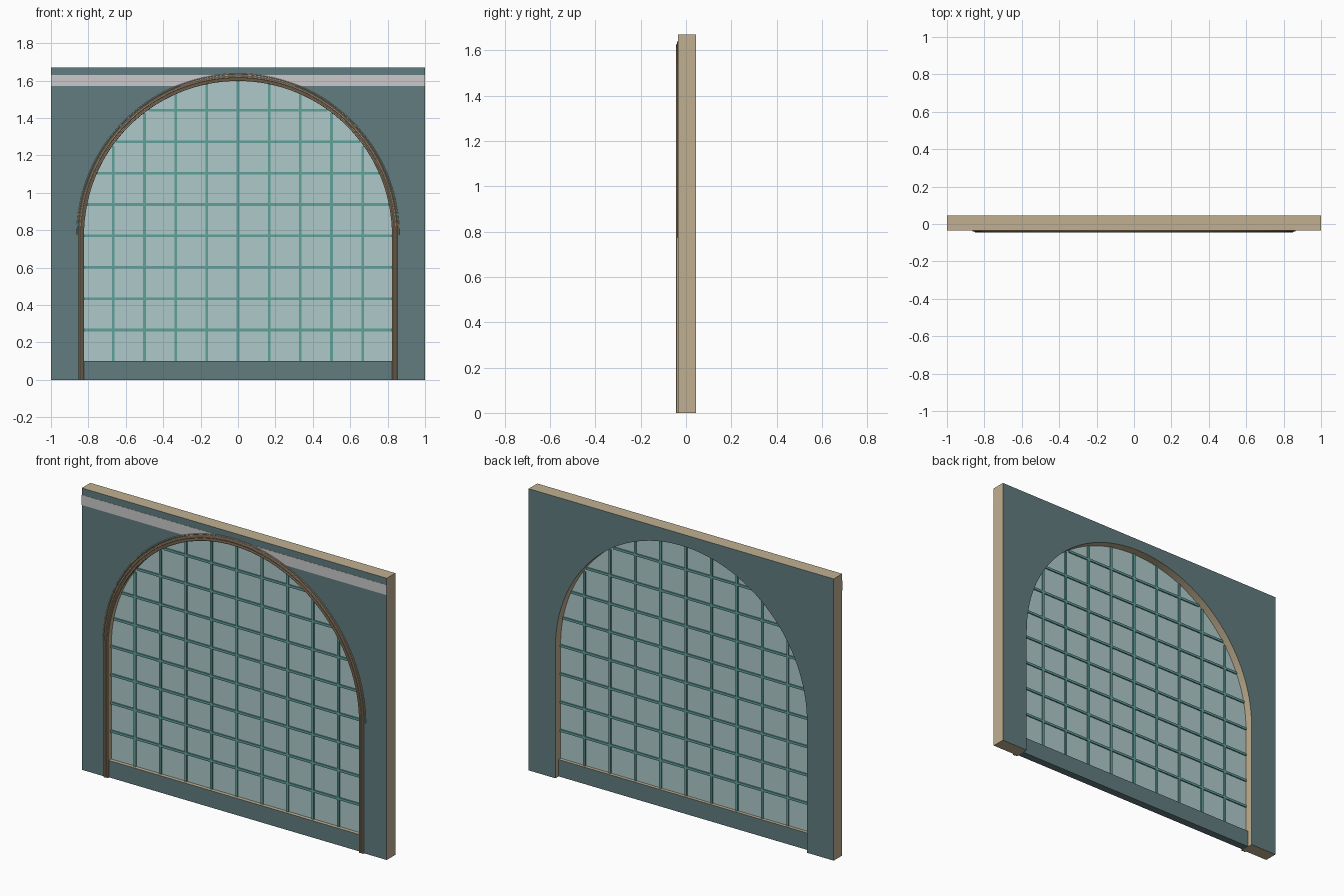
import bpy, bmesh, math

if "Cube" in bpy.data.objects:
    bpy.data.objects.remove(bpy.data.objects["Cube"], do_unlink=True)

HEIGHT, FRONT, BACK = 1.67, -0.035, 0.045
RADIUS, SPRING, SILL = 0.825, 0.775, 0.10
GLASS_Y = -0.006


def material(name, srgb):
    color = [((c / 255 + 0.055) / 1.055) ** 2.4 for c in srgb] + [1]
    mat = bpy.data.materials.new(name)
    mat.use_nodes = True
    mat.diffuse_color = color
    mat.node_tree.nodes["Principled BSDF"].inputs["Base Color"].default_value = color
    return mat


TEAL = material("slate teal paint", (97, 124, 127))
TAN = material("tan edge", (193, 176, 145))
BRONZE = material("bronze trim", (178, 155, 126))
PALE = material("pale stripe", (203, 201, 203))
GLASS = material("pale glass", (175, 201, 201))
BAR = material("green bar", (94, 160, 154))


def finish(name, bm, mats, smooth=False):
    bmesh.ops.recalc_face_normals(bm, faces=bm.faces[:])
    mesh = bpy.data.meshes.new(name)
    bm.to_mesh(mesh)
    bm.free()
    for mat in mats:
        mesh.materials.append(mat)
    obj = bpy.data.objects.new(name, mesh)
    bpy.context.collection.objects.link(obj)
    if smooth:
        bpy.ops.object.select_all(action="DESELECT")
        obj.select_set(True)
        bpy.context.view_layer.objects.active = obj
        bpy.ops.object.shade_smooth_by_angle(angle=math.radians(30))
    return obj


def slab(name, outline, y0, y1, mats, smooth=False):
    """Extrude an x-z outline from y0 to y1."""
    bm = bmesh.new()
    face = bm.faces.new([bm.verts.new((x, y0, z)) for x, z in outline])
    new = bmesh.ops.extrude_face_region(bm, geom=[face])["geom"]
    verts = [v for v in new if isinstance(v, bmesh.types.BMVert)]
    bmesh.ops.translate(bm, verts=verts, vec=(0, y1 - y0, 0))
    obj = finish(name, bm, mats, smooth)
    # Second material goes on the edge faces
    if len(mats) > 1:
        for p in obj.data.polygons:
            p.material_index = 0 if abs(p.normal.y) > 0.5 else 1
    return obj


def box(name, x0, x1, y0, y1, z0, z1, mats):
    return slab(name, [(x0, z0), (x1, z0), (x1, z1), (x0, z1)], y0, y1, mats)


def arch(radius, start=0.0, steps=64):
    """Arch points from right to left."""
    angles = [start + (math.pi - 2 * start) * i / steps for i in range(steps + 1)]
    return [(radius * math.cos(a), SPRING + radius * math.sin(a)) for a in angles]


def molding(name, inner, outer, y_front, legs):
    """Arched rib with chamfered front corners, optionally running to the floor."""
    c = (outer - inner) * 0.25
    profile = [(inner, FRONT), (inner, y_front + c), (inner + c, y_front),
               (outer - c, y_front), (outer, y_front + c), (outer, FRONT)]
    rings = []
    bm = bmesh.new()
    for r, y in profile:
        path = arch(r)
        if legs:
            path = [(r, 0)] + path + [(-r, 0)]
        rings.append([bm.verts.new((x, y, z)) for x, z in path])
    for k, ring in enumerate(rings):
        after = rings[(k + 1) % len(rings)]
        for i in range(len(ring) - 1):
            bm.faces.new((ring[i], ring[i + 1], after[i + 1], after[i]))
    for end in (0, -1):
        bm.faces.new([ring[end] for ring in rings])
    return finish(name, bm, [BRONZE], True)


# Wall with an arched opening
slab("wall", [(-1, 0), (-1, HEIGHT), (1, HEIGHT), (1, 0), (RADIUS, 0)]
     + arch(RADIUS) + [(-RADIUS, 0)], FRONT, BACK, [TEAL, TAN], True)

# Painted stripe stopping at the opening
LOW, HIGH = 1.57, 1.63
start = math.asin((LOW - SPRING) / RADIUS)
slab("stripe", [(-1, LOW), (-1, HIGH), (1, HIGH), (1, LOW)]
     + arch(RADIUS, start, 24), FRONT - 0.001, FRONT + 0.001, [PALE])

# Low panel under the window, with a tan top ledge
sill = box("sill_panel", -RADIUS, RADIUS, -0.03, 0.015, 0, SILL, [TEAL, TAN])
for p in sill.data.polygons:
    p.material_index = 1 if p.normal.z > 0.5 else 0

# Glass pane
slab("glass", [(RADIUS, SILL)] + arch(RADIUS) + [(-RADIUS, SILL)],
     GLASS_Y - 0.002, GLASS_Y + 0.002, [GLASS])

# Window bars, trimmed to the arch
HALF, DEPTH, STEP = 0.007, 0.009, 1 / 6
for i in range(-4, 5):
    x = i * STEP
    top = SPRING + math.sqrt(RADIUS ** 2 - (abs(x) + HALF) ** 2)
    box(f"upright_bar_{i + 5}", x - HALF, x + HALF,
        GLASS_Y - DEPTH, GLASS_Y + DEPTH, SILL, top, [BAR])
for i in range(8):
    z = 0.267 + i * 0.1677
    rise = max(0, z + HALF - SPRING)
    half_width = math.sqrt(RADIUS ** 2 - rise ** 2)
    box(f"cross_bar_{i + 1}", -half_width, half_width,
        GLASS_Y - DEPTH, GLASS_Y + DEPTH, z - HALF, z + HALF, [BAR])

# Arched trim: base strip, two full ribs and a thin outer rib on the arch
molding("trim_base", RADIUS, 0.85, -0.039, True)
molding("trim_inner_rib", 0.823, 0.834, -0.045, True)
molding("trim_outer_rib", 0.839, 0.852, -0.045, True)
molding("trim_arch_rib", 0.857, 0.863, -0.040, False)
